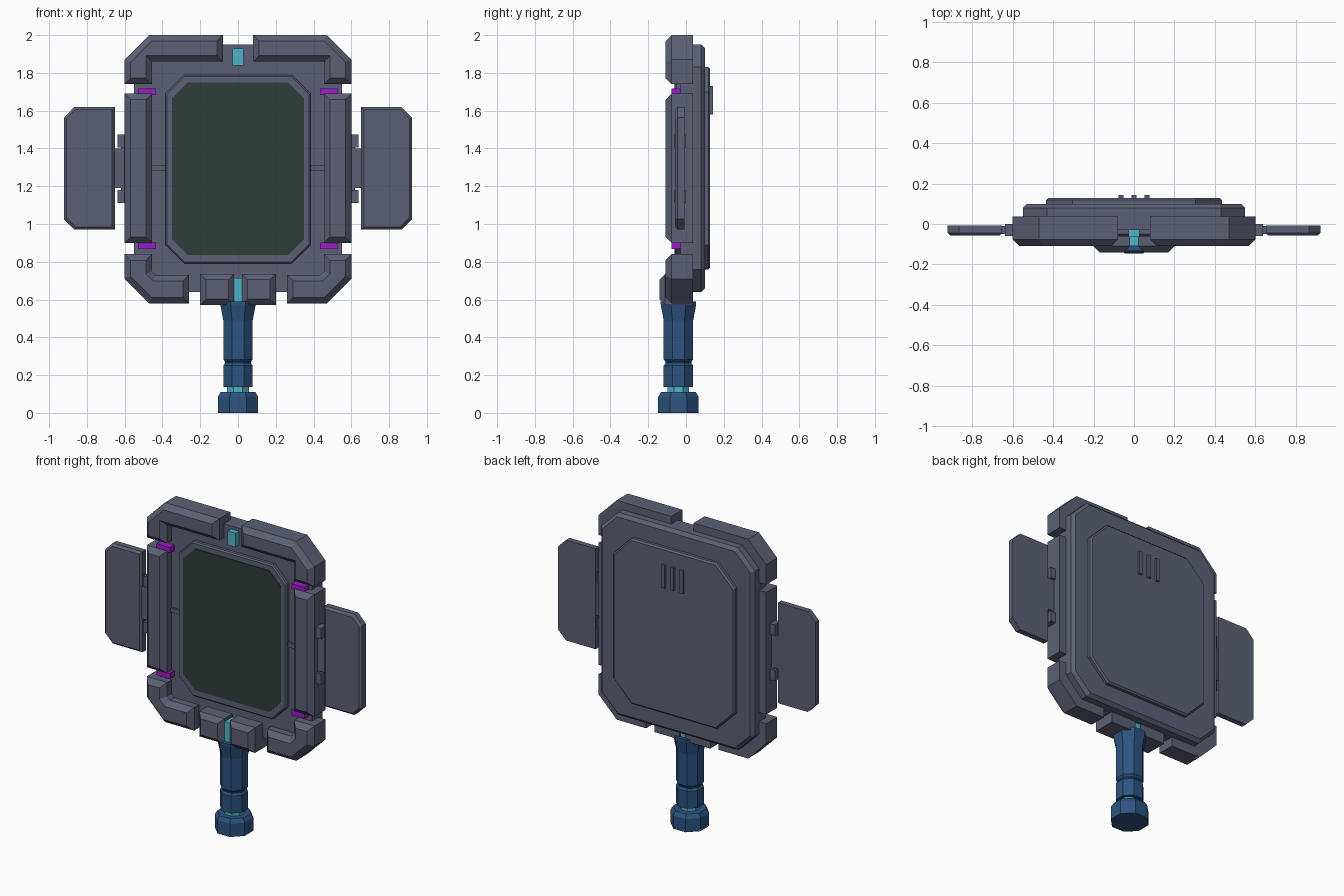
import bpy, bmesh, math
from mathutils import Vector

if "Cube" in bpy.data.objects:
    bpy.data.objects.remove(bpy.data.objects["Cube"])


def material(name, rgb):
    m = bpy.data.materials.new(name)
    m.use_nodes = True
    m.diffuse_color = (*rgb, 1)
    m.node_tree.nodes["Principled BSDF"].inputs["Base Color"].default_value = (*rgb, 1)
    return m


GREY = material("slate grey", (0.108, 0.118, 0.182))
SCREEN = material("dark green glass", (0.028, 0.048, 0.04))
BLUE = material("handle blue", (0.026, 0.088, 0.22))
TEAL = material("teal", (0.08, 0.46, 0.58))
PURPLE = material("purple", (0.33, 0.013, 0.58))


def finish(name, bm, mat):
    bmesh.ops.recalc_face_normals(bm, faces=bm.faces)
    mesh = bpy.data.meshes.new(name)
    bm.to_mesh(mesh)
    bm.free()
    mesh.materials.append(mat)
    ob = bpy.data.objects.new(name, mesh)
    bpy.context.collection.objects.link(ob)
    return ob


def inset(pts, d):
    """Move every edge of an x/z outline inwards by d."""
    p = [Vector(q) for q in pts]
    n = len(p)
    area = sum(p[i - 1].x * p[i].y - p[i].x * p[i - 1].y for i in range(n))
    s = 1 if area > 0 else -1
    out = []
    for i in range(n):
        a = (p[i] - p[i - 1]).normalized()
        b = (p[(i + 1) % n] - p[i]).normalized()
        na, nb = Vector((-a.y, a.x)) * s, Vector((-b.y, b.x)) * s
        out.append(p[i] + (na + nb) * d / (1 + na.dot(nb)))
    return out


def loft(name, rings, mat):
    """Join equal rings of 3D points into a closed solid."""
    bm = bmesh.new()
    rows = [[bm.verts.new(c) for c in r] for r in rings]
    n = len(rows[0])
    for a, b in zip(rows, rows[1:]):
        for i in range(n):
            j = (i + 1) % n
            bm.faces.new((a[i], a[j], b[j], b[i]))
    bm.faces.new(rows[0])
    bm.faces.new(rows[-1])
    return finish(name, bm, mat)


def prism(name, pts, front, back, mat=GREY, fb=0, bb=0):
    """Extrude an x/z outline along y, with optional front and back bevels."""
    rings = [(front, fb), (front + fb, 0)] if fb else [(front, 0)]
    rings += [(back - bb, 0), (back, bb)] if bb else [(back, 0)]
    return loft(name, [[(q[0], y, q[1]) for q in inset(pts, d)] for y, d in rings], mat)


def rect(x0, x1, z0, z1):
    return [(x0, z0), (x1, z0), (x1, z1), (x0, z1)]


def octagon(w, z0, z1, c):
    return [(w - c, z0), (w, z0 + c), (w, z1 - c), (w - c, z1),
            (c - w, z1), (-w, z1 - c), (-w, z0 + c), (c - w, z0)]


def pair(name, pts, *args, **kw):
    """Build a part on the left and its mirror on the right."""
    for side, s in (("left", 1), ("right", -1)):
        prism(f"{side}_{name}", [(x * s, z) for x, z in pts], *args, **kw)


# Casing core and back cover
prism("casing", octagon(0.55, 0.64, 1.95, 0.12), -0.03, 0.1, bb=0.02)
prism("back_cover", octagon(0.435, 0.76, 1.83, 0.13), 0.09, 0.128, bb=0.01)
for i in (-1, 0, 1):
    prism(f"back_rib_{i + 2}", rect(i * 0.065 - 0.012, i * 0.065 + 0.012, 1.58, 1.73), 0.12, 0.143)

# Screen and its bezel
prism("bezel", octagon(0.385, 0.79, 1.79, 0.1), -0.058, -0.02, fb=0.008)
prism("screen", octagon(0.35, 0.835, 1.75, 0.085), -0.062, -0.04, SCREEN)
pair("bezel_tab", rect(0.38, 0.46, 1.28, 1.31), -0.04, -0.02)

# Armoured rim
pair("upper_corner", [(0.08, 2), (0.47, 2), (0.6, 1.87), (0.6, 1.74), (0.455, 1.74),
                      (0.455, 1.86), (0.08, 1.86)], -0.108, 0.037, fb=0.032)
pair("lower_corner", [(0.26, 0.58), (0.47, 0.58), (0.6, 0.71), (0.6, 0.84), (0.455, 0.84),
                      (0.455, 0.75), (0.435, 0.73), (0.26, 0.73)], -0.108, 0.037, fb=0.032)
pair("side_bar", rect(0.455, 0.6, 0.9, 1.69), -0.108, 0.037, fb=0.032)
pair("handle_mount", rect(0.02, 0.2, 0.572, 0.735), -0.14, 0.037, fb=0.03)

# Coloured inlays
for label, z in (("upper", 1.7), ("lower", 0.885)):
    pair(label + "_purple_clip", rect(0.435, 0.53, z - 0.018, z + 0.018), -0.076, -0.02, PURPLE)
prism("top_light", rect(-0.028, 0.028, 1.84, 1.93), -0.065, -0.02, TEAL)
prism("mount_strip", rect(-0.02, 0.02, 0.58, 0.715), -0.11, 0.03, TEAL)

# Side paddles on their hinges
pair("paddle", [(0.652, 0.97), (0.865, 0.97), (0.922, 1.027), (0.922, 1.563),
                (0.865, 1.62), (0.652, 1.62)], -0.058, -0.008, fb=0.014)
pair("hinge_pin", rect(0.615, 0.655, 1.19, 1.4), -0.05, -0.01)
for label, z in (("upper", 1.44), ("lower", 1.145)):
    pair(label + "_hinge", rect(0.59, 0.637, z - 0.035, z + 0.035), -0.06, 0)
pair("hinge_plate", rect(0.59, 0.62, 1.11, 1.47), -0.045, -0.015)


def turned(name, profile, mat):
    """Eight-sided upright part from (half width, height) pairs."""
    k = 1 / math.cos(math.pi / 8)
    angles = [(i + 0.5) * math.pi / 4 for i in range(8)]
    return loft(name, [[(r * k * math.cos(a), r * k * math.sin(a) - 0.04, z) for a in angles]
                       for r, z in profile], mat)


# Handle
turned("pommel", [(0.107, 0), (0.107, 0.085), (0.092, 0.11)], BLUE)
turned("handle_ring", [(0.057, 0.1), (0.057, 0.15)], TEAL)
turned("grip", [(0.078, 0.138), (0.078, 0.25), (0.068, 0.263), (0.068, 0.27), (0.078, 0.283),
                (0.078, 0.49), (0.094, 0.575), (0.094, 0.59)], BLUE)
